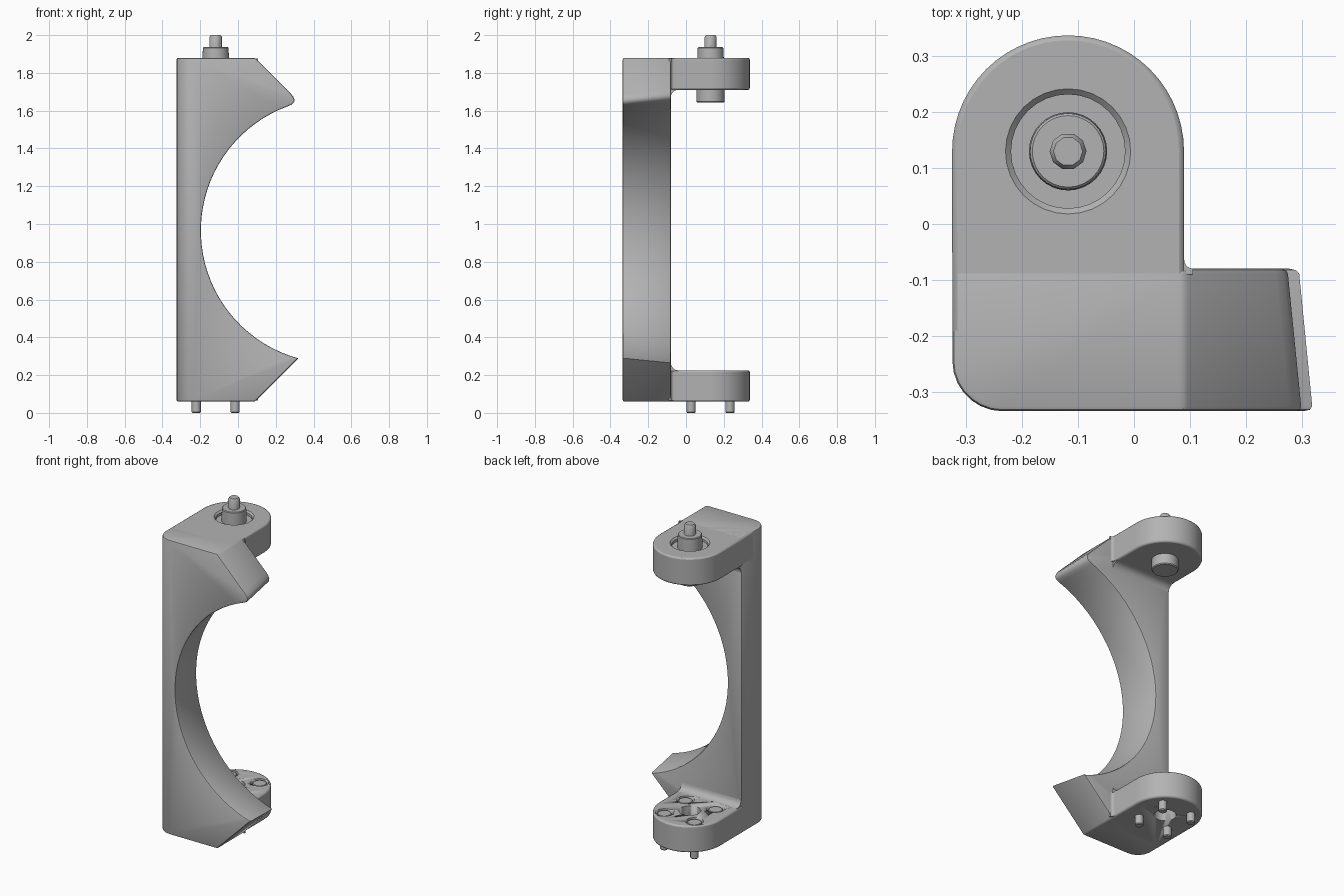
import bpy, bmesh, math
from mathutils import Vector

old = bpy.data.objects.get("Cube")
if old:
    bpy.data.objects.remove(old, do_unlink=True)

grey = bpy.data.materials.new("machined grey")
grey.use_nodes = True
grey.diffuse_color = (0.45, 0.45, 0.45, 1)
grey.node_tree.nodes["Principled BSDF"].inputs["Base Color"].default_value = grey.diffuse_color

LEFT, RIGHT = -0.325, 0.09        # sides shared by the plate and the lugs
FRONT, BACK = -0.335, -0.08       # plate thickness
BOTTOM, TOP = 0.06, 1.88
AXIS = Vector((-0.118, 0.13))     # common axis of lugs, bush and pins
LUGS = {"lower": (BOTTOM, 0.225), "upper": (1.71, TOP)}


def finish(name, bm, smooth=True):
    bmesh.ops.recalc_face_normals(bm, faces=bm.faces)
    mesh = bpy.data.meshes.new(name)
    bm.to_mesh(mesh)
    bm.free()
    mesh.materials.append(grey)
    ob = bpy.data.objects.new(name, mesh)
    bpy.context.collection.objects.link(ob)
    if smooth:
        bpy.ops.object.select_all(action='DESELECT')
        ob.select_set(True)
        bpy.context.view_layer.objects.active = ob
        bpy.ops.object.shade_smooth_by_angle(angle=math.radians(35))
    return ob


def loft(loops):
    """Closed solid through loops of equal length, capped at both ends."""
    bm = bmesh.new()
    rings = [[bm.verts.new(p) for p in loop] for loop in loops]
    n = len(rings[0])
    for a, b in zip(rings, rings[1:]):
        for i in range(n):
            j = (i + 1) % n
            bm.faces.new((a[i], a[j], b[j], b[i]))
    bm.faces.new(rings[0])
    bm.faces.new(rings[-1])
    bmesh.ops.recalc_face_normals(bm, faces=bm.faces)
    return bm


def turned(name, centre, profile, sides=32):
    """Round part on a vertical axis from (radius, height) pairs."""
    loops = []
    for r, z in profile:
        loops.append([(centre[0] + r * math.cos(k * math.tau / sides),
                       centre[1] + r * math.sin(k * math.tau / sides), z)
                      for k in range(sides)])
    return finish(name, loft(loops))


def arc(cx, cy, r, a0, a1, steps):
    return [(cx + r * math.cos(a0 + (a1 - a0) * k / steps),
             cy + r * math.sin(a0 + (a1 - a0) * k / steps)) for k in range(steps + 1)]


def cut(target, cutter):
    cutter.hide_render = True
    cutter.hide_viewport = True
    mod = target.modifiers.new("cut", 'BOOLEAN')
    mod.operation = 'DIFFERENCE'
    mod.solver = 'EXACT'
    mod.object = cutter


# Back plate: the round bite widens towards the rear
def plate_outline(radius, y):
    cx, cz = 0.5045, 0.965

    def tip(z0, sign):            # 45 degree slope meets the bite
        u, v = RIGHT - cx, z0 - cz
        b, c = u + sign * v, u * u + v * v - radius * radius
        t = (-b - math.sqrt(b * b - 2 * c)) / 2
        return Vector((RIGHT + t, z0 + sign * t))

    low, high = tip(BOTTOM, 1), tip(TOP, -1)
    a_low = math.atan2(low.y - cz, low.x - cx) % math.tau
    a_high = math.atan2(high.y - cz, high.x - cx) + 0.09
    bite = arc(cx, cz, radius, a_low, a_high, 36)
    start, end = Vector(bite[-1]), high + Vector((-0.05, 0.05))
    nose = []
    for k in range(1, 6):         # rounded upper tip
        s = k / 5
        nose.append(start * (1 - s) ** 2 + high * 2 * s * (1 - s) + end * s * s)
    pts = [(LEFT, BOTTOM), (RIGHT, BOTTOM), *bite, *nose, (RIGHT, TOP), (LEFT, TOP)]
    return [(p[0], y, p[1]) for p in pts]


bm = loft([plate_outline(0.70, FRONT), plate_outline(0.731, BACK)])
corner = [e for e in bm.edges
          if all(v.co.x < LEFT + 0.01 and v.co.y < FRONT + 0.01 for v in e.verts)]
bmesh.ops.bevel(bm, geom=corner, offset=0.09, segments=7, profile=0.5, affect='EDGES')
sharp = []
for e in bm.edges:
    lower_tip = all(v.co.x > 0.25 and v.co.z < 0.4 for v in e.verts) \
        and abs(e.verts[0].co.y - e.verts[1].co.y) > 0.1
    if e.calc_face_angle(0) > math.radians(40) and not lower_tip:
        sharp.append(e)
bmesh.ops.bevel(bm, geom=sharp, offset=0.009, segments=2, profile=0.5,
                affect='EDGES', clamp_overlap=True)
finish("back_plate", bm)

# Round-ended lugs, with fillets where they meet the plate
lugs = {}
for name, (z0, z1) in LUGS.items():
    outline = [(LEFT, -0.2), (RIGHT, -0.2),
               *arc(AXIS.x, AXIS.y, 0.2075, 0, math.pi, 28)]
    lug = finish(name + "_lug", loft([[(x, y, z) for x, y in outline] for z in (z0, z1)]))
    bev = lug.modifiers.new("rim", 'BEVEL')
    bev.width, bev.segments = 0.009, 2
    bev.limit_method, bev.angle_limit = 'ANGLE', math.radians(40)
    lugs[name] = lug

    r = 0.04
    inner, s = (z1, 1) if name == "lower" else (z0, -1)
    curve = [(BACK + r - r * math.cos(a), inner + s * (r - r * math.sin(a)))
             for a in [k * math.pi / 12 for k in range(7)]]
    section = [(BACK - 0.02, inner + s * r), *curve,
               (BACK + r, inner - s * 0.02), (BACK - 0.02, inner - s * 0.02)]
    finish(name + "_inner_fillet",
           loft([[(x, y, z) for y, z in section] for x in (LEFT + 0.004, RIGHT - 0.004)]))

    r = 0.016
    section = [(RIGHT - 0.01, BACK - 0.01), (RIGHT + r, BACK - 0.01),
               *arc(RIGHT + r, BACK + r, r, -math.pi / 2, -math.pi, 5),
               (RIGHT - 0.01, BACK + r)]
    finish(name + "_side_fillet",
           loft([[(x, y, z) for x, y in section] for z in (z0 + 0.005, z1 - 0.005)]))

# Upper lug: shallow recess, stepped bush and shaft
cut(lugs["upper"], turned("bush_recess_cutter", AXIS,
                          [(0.102, TOP - 0.025), (0.102, TOP - 0.01),
                           (0.112, TOP), (0.112, TOP + 0.05)]))
turned("bush", AXIS, [(0.07, 1.72), (0.07, TOP), (0.068, 1.932), (0.064, 1.936)])
turned("shaft", AXIS, [(0.033, 1.9), (0.033, 1.99), (0.026, 2.0)], 10)
turned("lower_bush", AXIS, [(0.07, 1.643), (0.075, 1.648), (0.075, 1.75)])

# Lower lug: central bore, four counterbored screws with protruding ends
cut(lugs["lower"], turned("bore_cutter", AXIS, [(0.062, 0), (0.062, 0.4)]))
deck = LUGS["lower"][1]
for i, sx in enumerate((-1, 1)):
    for j, sy in enumerate((-1, 1)):
        spot = AXIS + Vector((sx, sy)) * 0.103
        tag = str(2 * i + j + 1)
        cut(lugs["lower"], turned("counterbore_cutter_" + tag, spot,
                                  [(0.05, deck - 0.03), (0.05, deck + 0.05)], 24))
        turned("screw_head_" + tag, spot,
               [(0.041, deck - 0.05), (0.041, deck - 0.008), (0.037, deck - 0.004)], 24)
        turned("screw_end_" + tag, spot,
               [(0.02, 0), (0.024, 0.005), (0.024, BOTTOM + 0.03)], 12)
